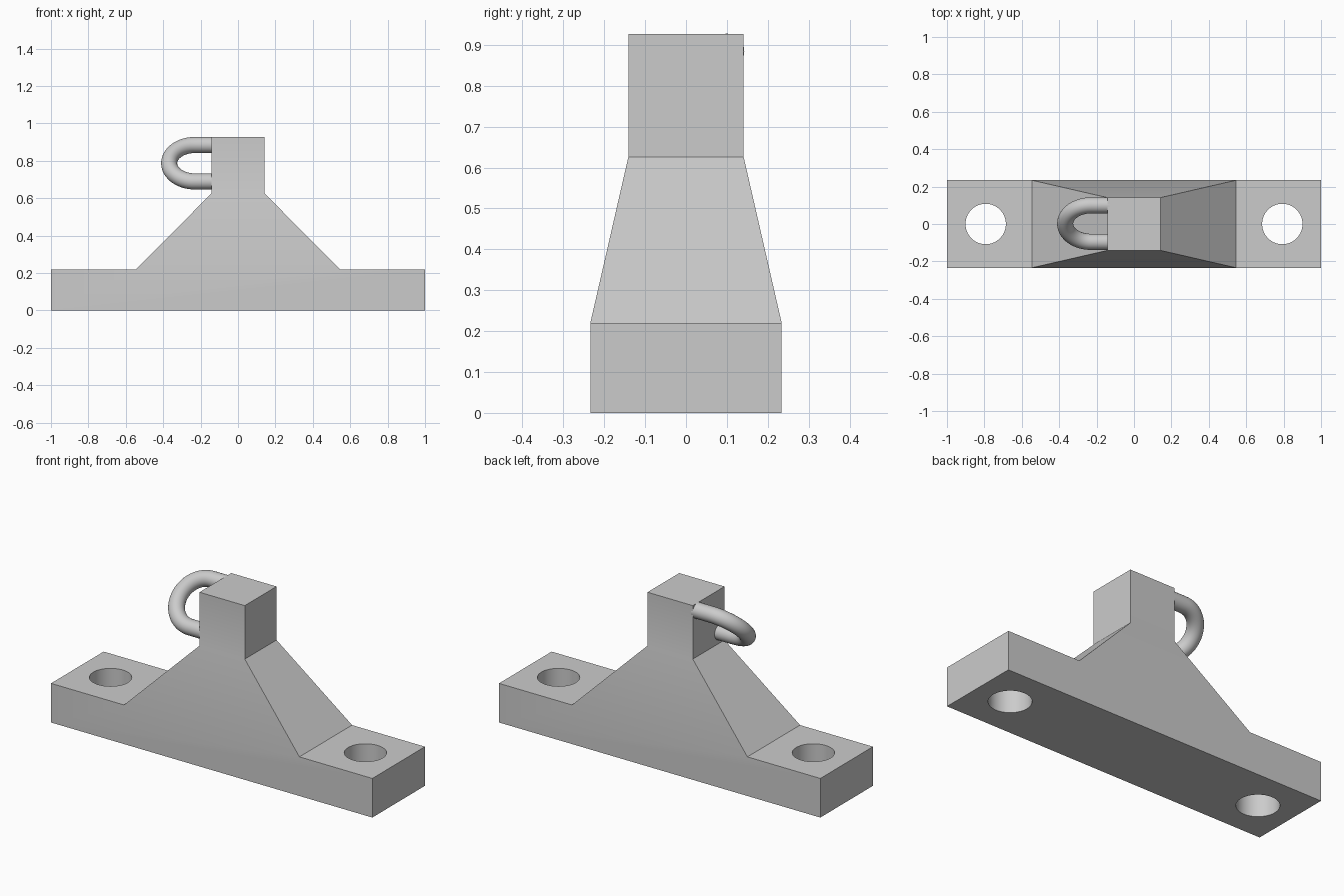
import bpy
import bmesh
import math
from mathutils import Vector

if "Cube" in bpy.data.objects:
    bpy.data.objects.remove(bpy.data.objects["Cube"], do_unlink=True)

GREY = (0.6, 0.6, 0.6, 1.0)
metal = bpy.data.materials.new("plain grey")
metal.use_nodes = True
metal.diffuse_color = GREY
metal.node_tree.nodes["Principled BSDF"].inputs["Base Color"].default_value = GREY


def add_object(name, bm):
    bmesh.ops.recalc_face_normals(bm, faces=bm.faces)
    mesh = bpy.data.meshes.new(name)
    bm.to_mesh(mesh)
    bm.free()
    mesh.materials.append(metal)
    obj = bpy.data.objects.new(name, mesh)
    bpy.context.collection.objects.link(obj)
    return obj


def select_only(obj):
    bpy.ops.object.select_all(action="DESELECT")
    obj.select_set(True)
    bpy.context.view_layer.objects.active = obj


def shade(obj):
    select_only(obj)
    bpy.ops.object.shade_smooth_by_angle(angle=math.radians(30))


# Base bar: a box split where the pedestal starts
half_depth, base_top, foot = 0.234, 0.22, 0.546
bm = bmesh.new()
bmesh.ops.create_cube(bm, size=1)
for v in bm.verts:
    v.co = Vector((v.co.x * 2, v.co.y * 2 * half_depth, (v.co.z + 0.5) * base_top))
for x in (-foot, foot):
    bmesh.ops.bisect_plane(bm, geom=bm.verts[:] + bm.edges[:] + bm.faces[:],
                           plane_co=(x, 0, 0), plane_no=(1, 0, 0))


# Tapered pedestal and square head, raised from the middle of the bar
def raise_face(face, half_x, half_y, z):
    result = bmesh.ops.extrude_discrete_faces(bm, faces=[face])["faces"][0]
    for v in result.verts:
        v.co = Vector((math.copysign(half_x, v.co.x), math.copysign(half_y, v.co.y), z))
    return result


middle = next(f for f in bm.faces
              if f.normal.z > 0.9 and abs(f.calc_center_median().x) < 0.1)
head = raise_face(middle, 0.141, 0.141, 0.626)
raise_face(head, 0.141, 0.141, 0.927)
bmesh.ops.dissolve_limit(bm, angle_limit=0.01, verts=bm.verts, edges=bm.edges)
body = add_object("mounting_body", bm)

# Bolt holes through both ends
for side in (-1, 1):
    bm = bmesh.new()
    bmesh.ops.create_cone(bm, cap_ends=True, segments=64, radius1=0.108,
                          radius2=0.108, depth=1)
    cutter = add_object("hole_cutter", bm)
    cutter.location = (side * 0.793, 0, base_top / 2)
    cutter.hide_render = True
    cut = body.modifiers.new("bolt_hole", "BOOLEAN")
    cut.operation = "DIFFERENCE"
    cut.solver = "EXACT"
    cut.object = cutter
    select_only(body)
    bpy.ops.object.modifier_apply(modifier=cut.name)
    bpy.data.objects.remove(cutter, do_unlink=True)
shade(body)

# Diagonal U-shaped loop: a circle swept along a half-turn path
tube, bend, sides, steps = 0.043, 0.138, 32, 32
centre = Vector((-0.23, 0.002, 0.787))
out = Vector((-1, 0, 0))
across = Vector((0, 1, 1)).normalized()
normal = out.cross(across)
path = [(centre + across * bend - out * 0.1, across)]
for i in range(steps + 1):
    a = math.pi * i / steps
    radial = across * math.cos(a) + out * math.sin(a)
    path.append((centre + radial * bend, radial))
path.append((centre - across * bend - out * 0.1, -across))

bm = bmesh.new()
rings = []
for point, radial in path:
    angles = [2 * math.pi * k / sides for k in range(sides)]
    rings.append([bm.verts.new(point + (radial * math.cos(t) + normal * math.sin(t)) * tube)
                  for t in angles])
for r0, r1 in zip(rings, rings[1:]):
    for k in range(sides):
        n = (k + 1) % sides
        bm.faces.new((r0[k], r0[n], r1[n], r1[k]))
bm.faces.new(rings[0])
bm.faces.new(rings[-1])
shade(add_object("tie_loop", bm))
